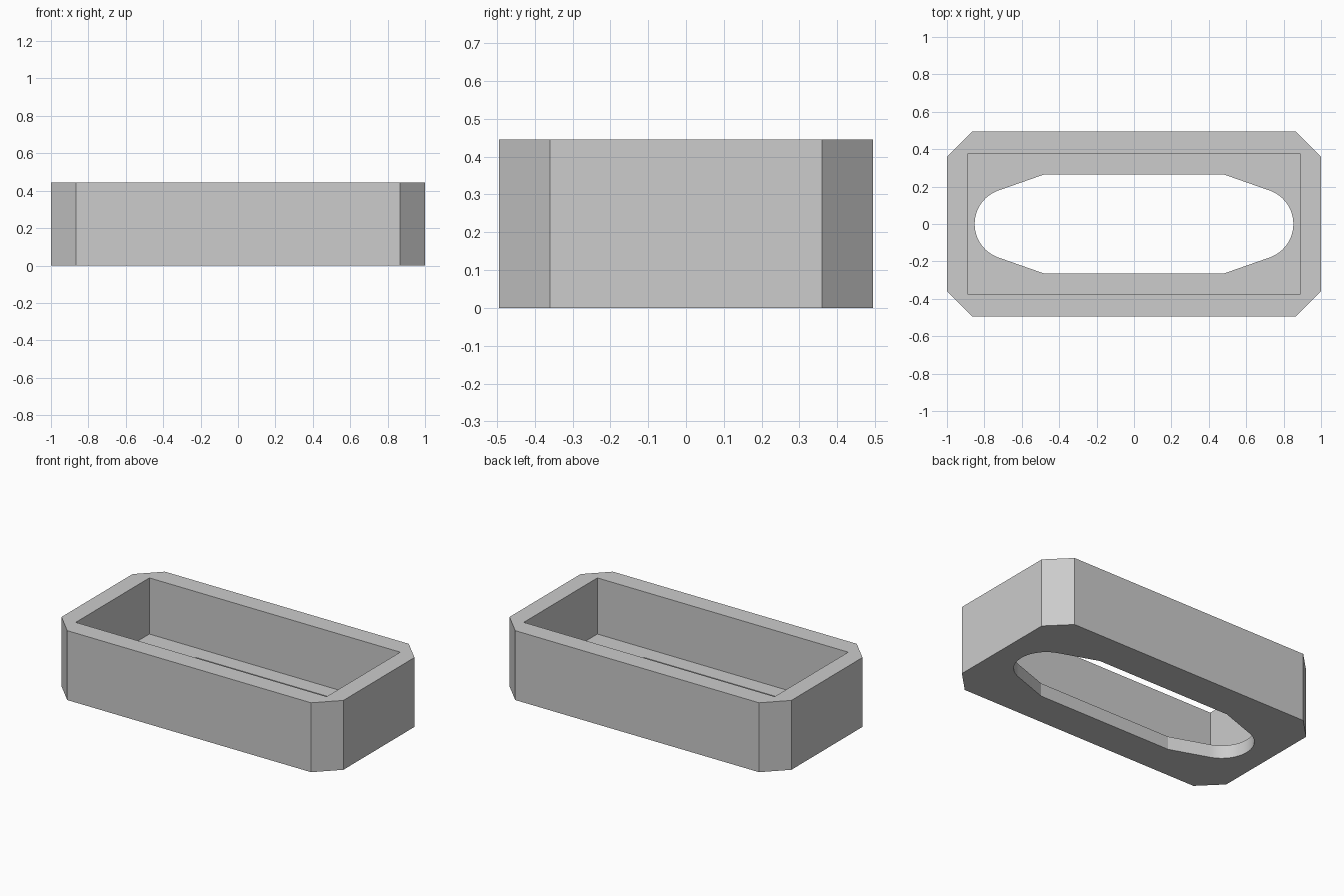
import bpy
import bmesh
from math import cos, sin, radians

cube = bpy.data.objects.get("Cube")
if cube:
    bpy.data.objects.remove(cube, do_unlink=True)

HALF_X, HALF_Y, HEIGHT = 1.0, 0.495, 0.445
CHAMFER, FLOOR = 0.135, 0.085

grey = bpy.data.materials.new("light grey")
colour = (0.604, 0.604, 0.604, 1)
grey.diffuse_color = colour
grey.use_nodes = True
grey.node_tree.nodes["Principled BSDF"].inputs["Base Color"].default_value = colour


def mirrored(quarter):
    """Close an outline from its +x +y quarter, listed anticlockwise."""
    half = quarter + [(-x, y) for x, y in reversed(quarter) if x > 1e-6]
    return half + [(-x, -y) for x, y in half if y > 1e-6]


def prism(name, outline, bottom, top):
    """Extrude an outline between two heights."""
    bm = bmesh.new()
    base = bm.faces.new([bm.verts.new((x, y, bottom)) for x, y in outline])
    raised = bmesh.ops.extrude_face_region(bm, geom=[base], use_keep_orig=True)
    verts = [g for g in raised["geom"] if isinstance(g, bmesh.types.BMVert)]
    bmesh.ops.translate(bm, verts=verts, vec=(0, 0, top - bottom))
    bmesh.ops.recalc_face_normals(bm, faces=bm.faces)
    mesh = bpy.data.meshes.new(name)
    bm.to_mesh(mesh)
    bm.free()
    mesh.materials.append(grey)
    obj = bpy.data.objects.new(name, mesh)
    bpy.context.collection.objects.link(obj)
    return obj


# Chamfered outer block
tray = prism("tray", mirrored([(HALF_X, HALF_Y - CHAMFER),
                               (HALF_X - CHAMFER, HALF_Y)]), 0, HEIGHT)

# Rectangular pocket, open at the top
pocket = prism("pocket_cutter", mirrored([(0.89, 0.373)]), FLOOR, HEIGHT + 0.1)

# Floor opening: round ends, tapering sides and a straight middle
RADIUS, CENTRE, SWEEP, STEPS = 0.19, 0.662, radians(71), 12
arc = [(CENTRE + RADIUS * cos(SWEEP * i / STEPS), RADIUS * sin(SWEEP * i / STEPS))
       for i in range(STEPS + 1)]
opening = prism("opening_cutter", mirrored(arc + [(0.48, 0.265)]), -0.1, FLOOR + 0.1)

# Cut both shapes out of the block
bpy.context.view_layer.objects.active = tray
for cutter in (pocket, opening):
    mod = tray.modifiers.new(cutter.name, "BOOLEAN")
    mod.operation = "DIFFERENCE"
    mod.solver = "EXACT"
    mod.object = cutter
    bpy.ops.object.modifier_apply(modifier=mod.name)
    bpy.data.objects.remove(cutter, do_unlink=True)

# Smooth only the round ends
bpy.ops.object.select_all(action="DESELECT")
tray.select_set(True)
bpy.ops.object.shade_smooth_by_angle(angle=radians(15))
